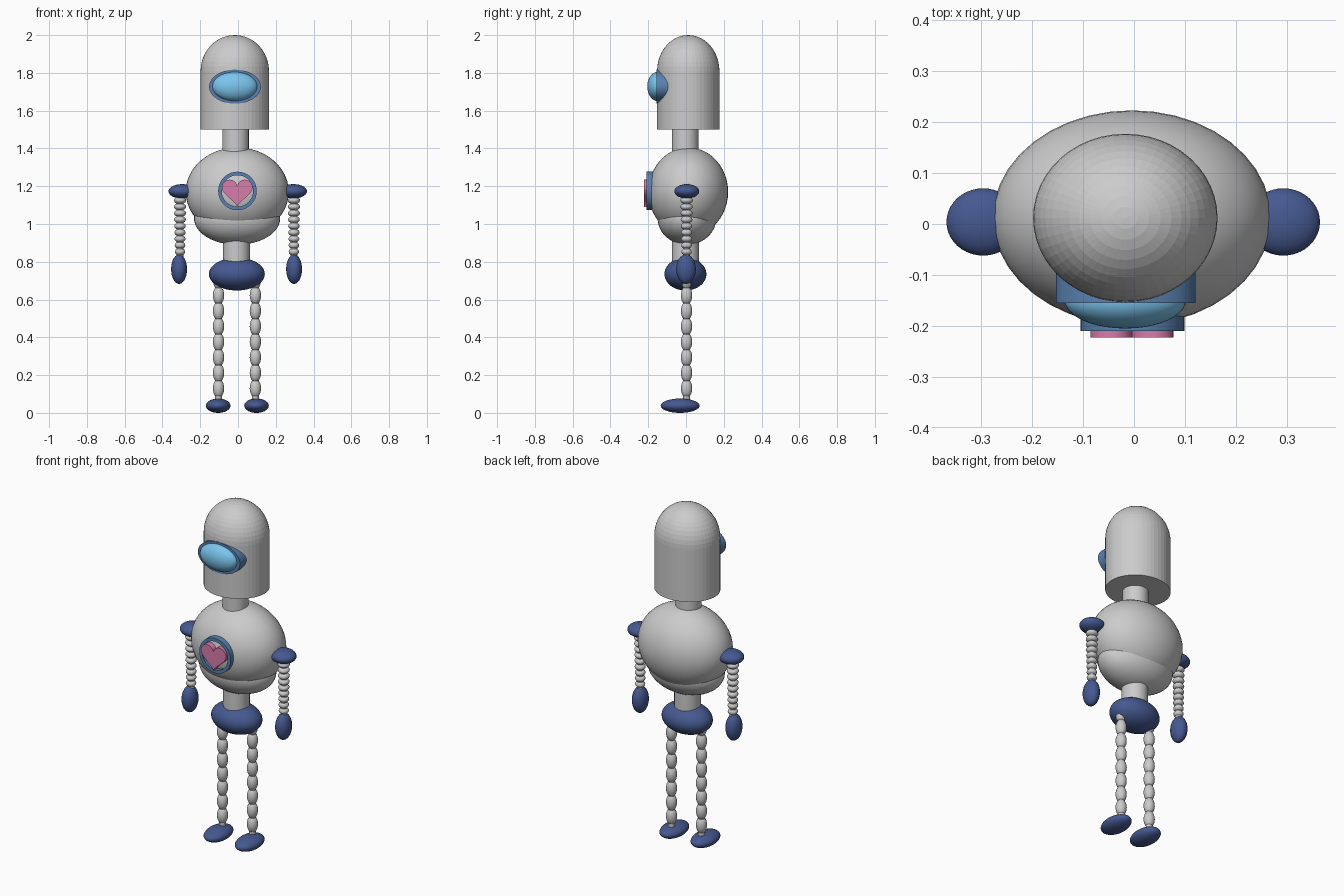
import bpy, bmesh
from math import pi, sin, cos, radians
from mathutils import Matrix, Vector

if "Cube" in bpy.data.objects:
    bpy.data.objects.remove(bpy.data.objects["Cube"])


def material(name, rgb):
    m = bpy.data.materials.new(name)
    m.diffuse_color = (*rgb, 1)
    m.use_nodes = True
    m.node_tree.nodes["Principled BSDF"].inputs["Base Color"].default_value = m.diffuse_color
    return m


NAVY = material("navy", (0.06, 0.10, 0.28))
STEEL = material("steel_blue", (0.10, 0.22, 0.44))
CYAN = material("sky_blue", (0.20, 0.56, 0.86))
PINK = material("pink", (0.70, 0.20, 0.40))


def finish(name, bm, mat=None, smooth=True):
    bmesh.ops.recalc_face_normals(bm, faces=bm.faces)
    me = bpy.data.meshes.new(name)
    bm.to_mesh(me)
    bm.free()
    ob = bpy.data.objects.new(name, me)
    bpy.context.collection.objects.link(ob)
    if mat:
        me.materials.append(mat)
    if smooth:
        bpy.ops.object.select_all(action='DESELECT')
        ob.select_set(True)
        bpy.context.view_layer.objects.active = ob
        bpy.ops.object.shade_smooth_by_angle(angle=radians(35))
    return ob


def add_ball(bm, center, radii, seg=40, rings=24):
    bmesh.ops.create_uvsphere(bm, u_segments=seg, v_segments=rings, radius=1,
                              matrix=Matrix.Translation(center) @ Matrix.Diagonal((*radii, 1)))


def add_tube(bm, x, y, z0, z1, r, seg=32):
    bmesh.ops.create_cone(bm, cap_ends=True, segments=seg, radius1=r, radius2=r,
                          depth=z1 - z0, matrix=Matrix.Translation((x, y, (z0 + z1) / 2)))


def ball(name, center, radii, mat=None):
    bm = bmesh.new()
    add_ball(bm, center, radii)
    return finish(name, bm, mat)


def tube(name, x, y, z0, z1, r):
    bm = bmesh.new()
    add_tube(bm, x, y, z0, z1, r)
    return finish(name, bm)


def beads(name, x, y, items, core):
    """Chain of (z, radius, half height) beads on a thin core (z0, z1, r)."""
    bm = bmesh.new()
    add_tube(bm, x, y, *core, seg=16)
    for z, r, h in items:
        add_ball(bm, (x, y, z), (r, r, h), 20, 12)
    return finish(name, bm)


def plate(name, outline, y_front, y_back, mat):
    """Extrude an (x, z) outline along y."""
    bm = bmesh.new()
    face = bm.faces.new([bm.verts.new((x, y_front, z)) for x, z in outline])
    ext = bmesh.ops.extrude_face_region(bm, geom=[face], use_keep_orig=True)
    verts = [v for v in ext["geom"] if isinstance(v, bmesh.types.BMVert)]
    bmesh.ops.translate(bm, verts=verts, vec=(0, y_back - y_front, 0))
    return finish(name, bm, mat)


def lathe(bm, profile, axis, seg, close=False):
    """Spin a profile of 3D points around an axis through the origin."""
    vs = [bm.verts.new(p) for p in profile]
    pairs = list(zip(vs, vs[1:])) + ([(vs[-1], vs[0])] if close else [])
    es = [bm.edges.new(p) for p in pairs]
    bmesh.ops.spin(bm, geom=vs + es, cent=(0, 0, 0), axis=axis, angle=2 * pi,
                   steps=seg, use_merge=False)
    bmesh.ops.remove_doubles(bm, verts=bm.verts, dist=1e-5)


# head: faceted cylinder with a domed top and flat base
bm = bmesh.new()
dome = [(cos(a), 0, 1.81 + 0.19 * sin(a)) for a in (i * pi / 24 for i in range(12))]
lathe(bm, [(0, 0, 1.50), (1, 0, 1.50)] + dome + [(0, 0, 2.0)], (0, 0, 1), 48)
bm.transform(Matrix.Translation((-0.017, 0.012, 0)) @ Matrix.Diagonal((0.181, 0.165, 1, 1)))
finish("head", bm, smooth=False)

# eye: elliptical rim with a bulging lens
rim = [(-0.016 + 0.137 * cos(i * pi / 32), 1.727 + 0.09 * sin(i * pi / 32)) for i in range(64)]
plate("eye_rim", rim, -0.155, -0.06, STEEL)
ball("eye_lens", (-0.017, -0.15, 1.728), (0.119, 0.055, 0.077), CYAN)

# trunk
tube("neck", -0.013, -0.004, 1.36, 1.52, 0.07)
ball("body", (-0.004, 0.012, 1.17), (0.273, 0.211, 0.235))
ball("belly", (-0.005, 0.005, 1.03), (0.228, 0.155, 0.14))
tube("waist", -0.008, -0.003, 0.78, 0.93, 0.071)
ball("pelvis", (-0.006, -0.003, 0.735), (0.148, 0.111, 0.087), NAVY)

# chest badge: ring and heart
bm = bmesh.new()
lathe(bm, [(0.083, -0.21, 0), (0.102, -0.21, 0), (0.102, -0.14, 0), (0.083, -0.14, 0)],
      (0, 1, 0), 48, close=True)
bm.transform(Matrix.Translation((-0.003, 0, 1.175)))
finish("chest_ring", bm, STEEL)

heart = []
for i in range(64):
    t = 2 * pi * i / 64
    heart.append((-0.004 + 0.0051 * 16 * sin(t) ** 3,
                  1.175 + 0.005 * (13 * cos(t) - 5 * cos(2 * t) - 2 * cos(3 * t) - cos(4 * t))))
plate("chest_heart", heart, -0.223, -0.16, PINK)

# arms and legs: (side, shoulder x, arm x, hand x, leg x, foot x)
for side, sx, ax, hx, lx, fx in (("right", -0.296, -0.307, -0.312, -0.103, -0.105),
                                 ("left", 0.293, 0.296, 0.297, 0.092, 0.098)):
    ball(side + "_shoulder", (sx, 0.004, 1.173), (0.072, 0.066, 0.038), NAVY)
    rings = [(1.125 - 0.034 * i, 0.033 - 0.0007 * i, 0.0195) for i in range(9)]
    beads(side + "_arm", ax, 0.003, rings, (0.81, 1.16, 0.018))
    ball(side + "_hand", (hx, 0, 0.761), (0.042, 0.052, 0.078), NAVY)
    links = [(0.13 + 0.082 * i, 0.030, 0.05) for i in range(8)]
    beads(side + "_leg", lx, 0.003, links, (0.05, 0.72, 0.018))
    ball(side + "_foot", (fx, -0.031, 0.038), (0.065, 0.103, 0.038), NAVY)
